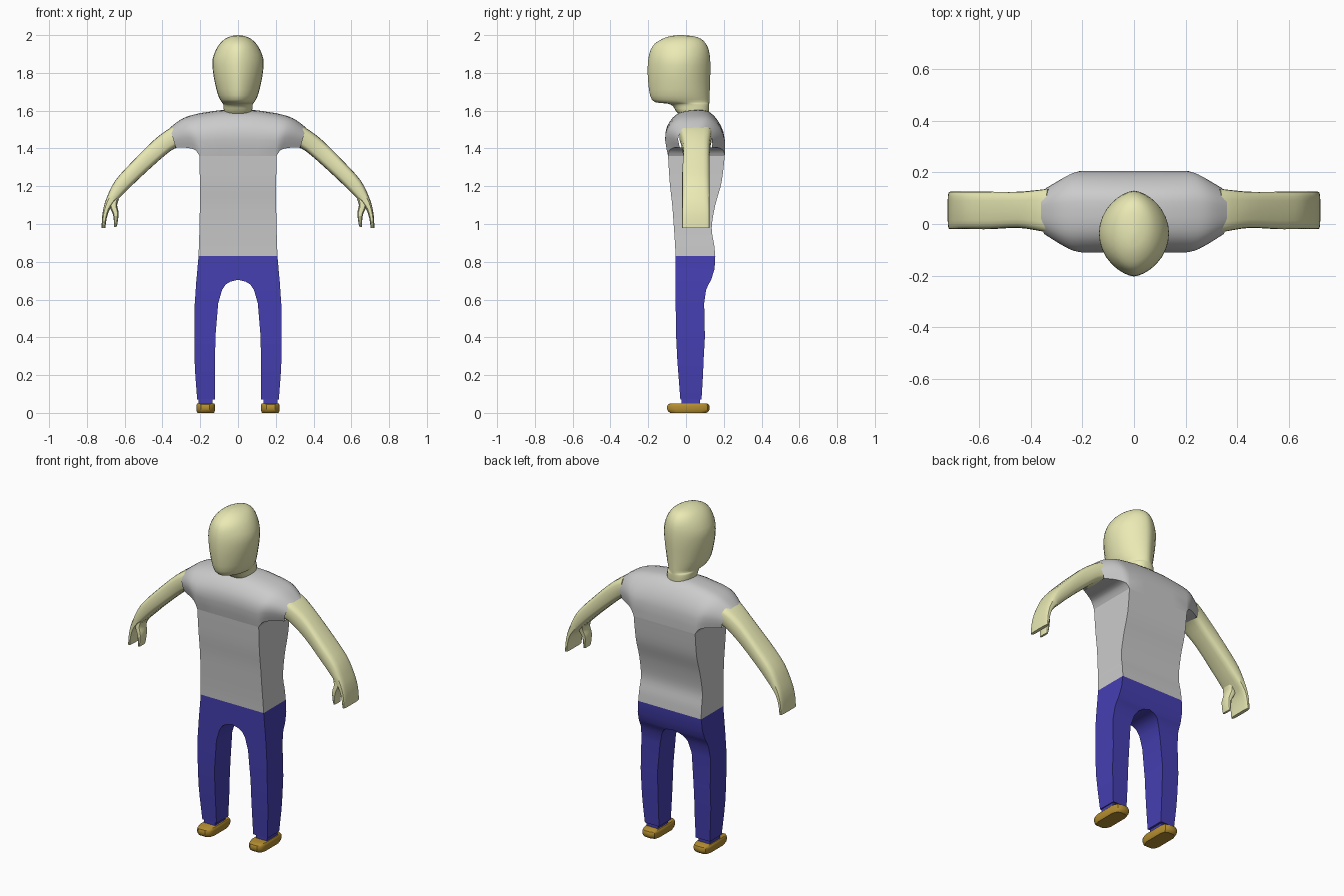
import bpy, bmesh, math
from mathutils import Vector

if "Cube" in bpy.data.objects:
    bpy.data.objects.remove(bpy.data.objects["Cube"])


def material(name, rgb):
    m = bpy.data.materials.new(name)
    m.diffuse_color = (*rgb, 1)
    m.use_nodes = True
    m.node_tree.nodes["Principled BSDF"].inputs["Base Color"].default_value = m.diffuse_color
    return m


SKIN = material("skin", (0.82, 0.82, 0.46))
DENIM = material("trousers", (0.06, 0.05, 0.44))
LEATHER = material("shoe", (0.46, 0.27, 0.03))


def smooth_rows(rows, k=4):
    """Catmull-Rom interpolation of rows of numbers."""
    out = []
    for i in range(len(rows) - 1):
        a, b, c, d = rows[max(i - 1, 0)], rows[i], rows[i + 1], rows[min(i + 2, len(rows) - 1)]
        for s in range(k):
            t = s / k
            out.append([0.5 * (2 * q + (r - p) * t + (2 * p - 5 * q + 4 * r - u) * t * t
                               + (3 * q - p - 3 * r + u) * t ** 3)
                        for p, q, r, u in zip(a, b, c, d)])
    return out + [list(rows[-1])]


def loft(bm, rings, cap_start=False, cap_end=False):
    """Skin a list of closed rings."""
    vs = [[bm.verts.new(p) for p in r] for r in rings]
    n = len(vs[0])
    for a, b in zip(vs, vs[1:]):
        for i in range(n):
            j = (i + 1) % n
            bm.faces.new((a[i], a[j], b[j], b[i]))
    if cap_start:
        bm.faces.new(vs[0])
    if cap_end:
        bm.faces.new(vs[-1])


def drop_faces(bm, test):
    bad = [f for f in bm.faces if test(f.calc_center_median())]
    bmesh.ops.delete(bm, geom=bad, context='FACES')


def finish(name, bm, mat=None, mirror=True, angle=35):
    bmesh.ops.remove_doubles(bm, verts=bm.verts, dist=0.0005)
    bmesh.ops.recalc_face_normals(bm, faces=bm.faces)
    me = bpy.data.meshes.new(name)
    bm.to_mesh(me)
    bm.free()
    me.shade_smooth()
    me.set_sharp_from_angle(angle=math.radians(angle))
    if mat:
        me.materials.append(mat)
    ob = bpy.data.objects.new(name, me)
    bpy.context.collection.objects.link(ob)
    if mirror:
        ob.modifiers.new("mirror", 'MIRROR').merge_threshold = 0.001
    return ob


def power(v, e):
    return math.copysign(abs(v) ** e, v)


# Head and neck: z, half width, front y, back y, roundness of the outline
head = [(1.575, .070, -.03, .121, .75), (1.60, .075, -.055, .122, .75),
        (1.625, .077, -.07, .123, .8), (1.638, .080, -.10, .123, .9),
        (1.645, .086, -.165, .124, 1.1), (1.68, .105, -.19, .125, 1.2),
        (1.75, .123, -.20, .127, 1.25), (1.81, .133, -.203, .129, 1.25),
        (1.87, .135, -.20, .128, 1.25), (1.92, .118, -.188, .121, 1.2),
        (1.955, .096, -.165, .105, 1.1), (1.98, .069, -.125, .08, 1),
        (1.994, .038, -.085, .04, 1), (2.0, .004, -.04, -.02, 1)]
bm = bmesh.new()
rings = []
for z, w, f, b, e in smooth_rows(head, 2):
    ring = []
    for i in range(32):
        t = 2 * math.pi * i / 32
        ring.append((w * power(math.sin(t), e), (f + b) / 2 + (b - f) / 2 * math.cos(t), z))
    rings.append(ring)
loft(bm, rings, True, True)
finish("head", bm, SKIN, mirror=False, angle=50)

# Shirt body: z, half width, front y, back y
body = [(.83, .209, -.055, .155), (.89, .207, -.058, .149), (.98, .204, -.064, .136),
        (1.10, .202, -.073, .155), (1.22, .202, -.086, .188), (1.36, .204, -.095, .205)]
bm = bmesh.new()
loft(bm, [[(0, f, z), (w, f, z), (w, b, z), (0, b, z)] for z, w, f, b in smooth_rows(body)])
drop_faces(bm, lambda c: c.x < .001)

# Shirt shoulders and sleeves: arch section swept sideways
arch = smooth_rows([(-.095, 0), (-.11, .35), (-.105, .58), (-.085, .75), (-.05, .9), (0, .98),
                    (.06, 1), (.11, .98), (.15, .86), (.185, .65), (.205, .38), (.205, 0)], 2)
under = [(.15, 0), (.05, 0), (-.04, 0)]
# lower x, lower z, upper x, upper z, depth scale
sleeve = [(0, 1.36, 0, 1.605, 1), (.1, 1.36, .1, 1.602, 1), (.204, 1.36, .2, 1.587, 1),
          (.222, 1.388, .25, 1.575, .96), (.25, 1.40, .29, 1.56, .86),
          (.29, 1.405, .325, 1.538, .72), (.33, 1.405, .36, 1.51, .57)]
rings = []
for xb, zb, xt, zt, s in sleeve[:2] + smooth_rows(sleeve[2:], 2):
    rings.append([(xb + (xt - xb) * h, .05 + (y - .05) * s, zb + (zt - zb) * h)
                  for y, h in arch + under])
loft(bm, rings)
drop_faces(bm, lambda c: c.x < .203 and c.z < 1.375 and -.09 < c.y < .2 and c.z > 1.355)
finish("shirt", bm, angle=40)


def limb(bm, rows, n=20, e=.65):
    """Rows: outer x, outer z, inner x, inner z, front y, back y."""
    rings = []
    for xo, zo, xi, zi, f, b in rows:
        o, i = Vector((xo, 0, zo)), Vector((xi, 0, zi))
        ring = []
        for k in range(n):
            t = 2 * math.pi * k / n
            p = (o + i) / 2 + (o - i) / 2 * power(math.cos(t), e)
            p.y = (f + b) / 2 + (b - f) / 2 * power(math.sin(t), e)
            ring.append(p)
        rings.append(ring)
    loft(bm, rings, True, True)


# Arms with a mitten hand and thumb
bm = bmesh.new()
limb(bm, smooth_rows([(.34, 1.518, .31, 1.41, -.035, .138), (.38, 1.495, .36, 1.385, -.026, .132),
                      (.45, 1.44, .45, 1.308, -.015, .125), (.56, 1.33, .55, 1.215, -.02, .125),
                      (.65, 1.23, .60, 1.165, -.02, .125), (.695, 1.14, .645, 1.12, -.02, .125),
                      (.713, 1.08, .678, 1.08, -.02, .125), (.72, 1.03, .695, 1.03, -.02, .125),
                      (.722, .98, .702, .98, -.02, .125)], 3), e=.55)
limb(bm, smooth_rows([(.685, 1.15, .63, 1.13, -.015, .07), (.678, 1.09, .64, 1.10, -.018, .06),
                      (.662, 1.05, .632, 1.06, -.02, .05), (.657, 1.01, .637, 1.01, -.02, .045),
                      (.656, .985, .643, .985, -.018, .042)], 3), n=12)
finish("arms", bm, SKIN)

# Trousers: z, inner x, outer x, front y, back y
leg = [(.83, 0, .209, -.055, .155), (.76, 0, .215, -.055, .151), (.705, 0, .22, -.055, .133),
       (.695, .04, .221, -.055, .128), (.68, .065, .222, -.055, .119),
       (.65, .085, .224, -.055, .106), (.58, .105, .229, -.055, .096),
       (.40, .12, .231, -.052, .10), (.28, .121, .23, -.046, .093), (.20, .121, .226, -.04, .09),
       (.07, .122, .216, -.03, .082), (.07, .135, .21, -.024, .073), (.045, .135, .21, -.024, .073)]
bm = bmesh.new()
loft(bm, [[(i, f, z), (o, f, z), (o, b, z), (i, b, z)] for z, i, o, f, b in leg], False, True)
drop_faces(bm, lambda c: c.x < .001)
finish("trousers", bm, DENIM)

# Shoes: plan outline rounded over top and bottom
bm = bmesh.new()
rings = []
for z, s in [(0, .016), (.008, .005), (.02, 0), (.035, 0), (.044, .004), (.05, .015)]:
    ring = []
    for x, y in [(.15, -.10), (.195, -.10), (.212, -.085), (.22, -.055), (.22, .085),
                 (.21, .113), (.19, .125), (.15, .125), (.13, .113), (.122, .085),
                 (.122, -.055), (.132, -.085)]:
        ring.append((.171 + (x - .171) * (1 - s * 6), .0125 + (y - .0125) * (1 - s * 9), z))
    rings.append(ring)
loft(bm, rings, True, True)
finish("shoes", bm, LEATHER)
